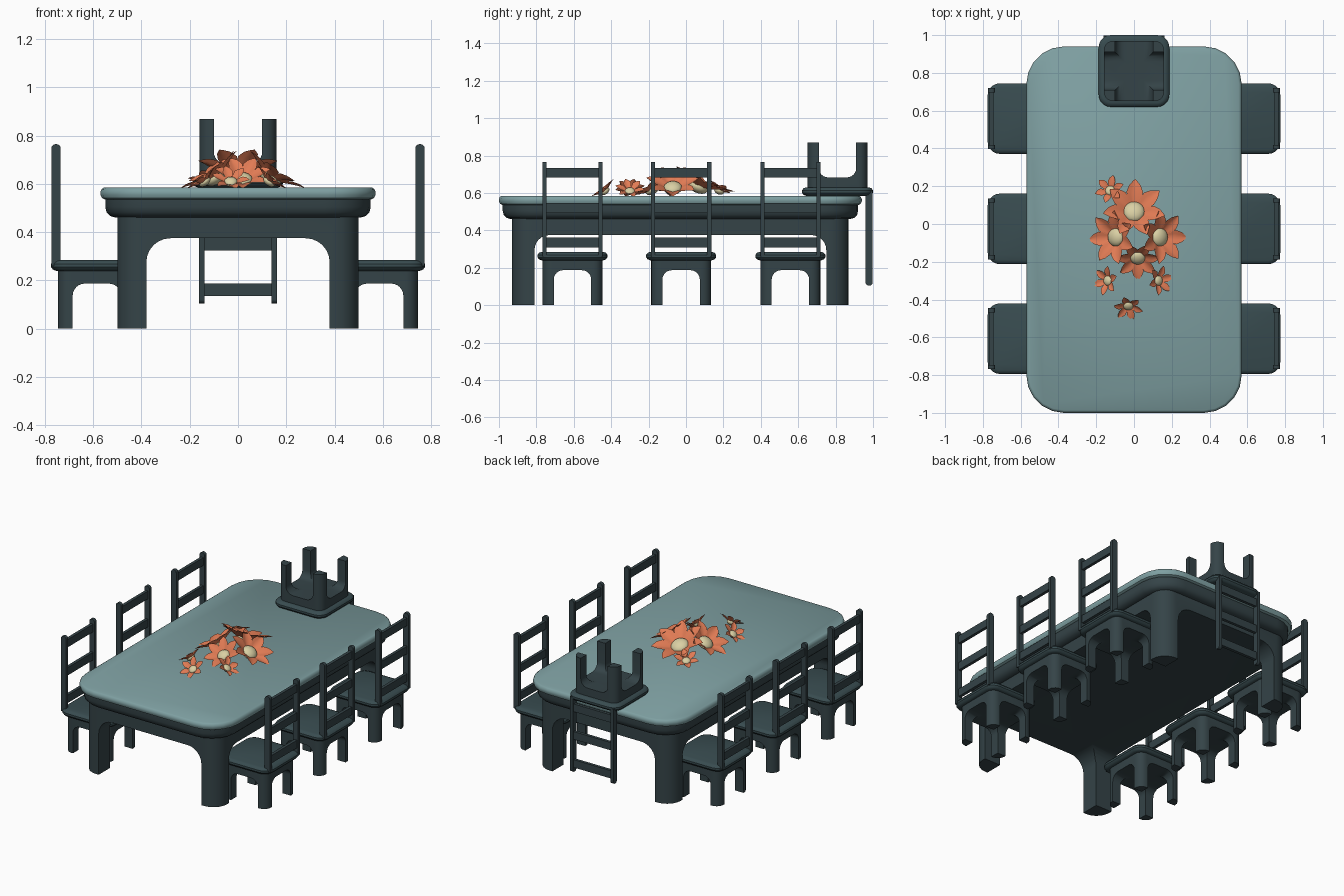
import bpy, bmesh, math
from mathutils import Matrix, Vector

if "Cube" in bpy.data.objects:
    bpy.data.objects.remove(bpy.data.objects["Cube"])


def material(name, rgb):
    m = bpy.data.materials.new(name)
    m.diffuse_color = (*rgb, 1)
    m.use_nodes = True
    m.node_tree.nodes["Principled BSDF"].inputs["Base Color"].default_value = m.diffuse_color
    return m


TOP = material("pale_teal", (0.21, 0.35, 0.36))
DARK = material("dark_teal", (0.035, 0.057, 0.064))
SEAT = material("seat_teal", (0.04, 0.072, 0.08))
PETAL = material("orange", (0.76, 0.2, 0.09))
CREAM = material("cream", (0.7, 0.63, 0.37))


def to_mesh(name, bm, mat, angle=35):
    bmesh.ops.recalc_face_normals(bm, faces=bm.faces)
    me = bpy.data.meshes.new(name)
    bm.to_mesh(me)
    bm.free()
    me.materials.append(mat)
    smooth(me, angle)
    return me


def smooth(me, angle=35):
    for p in me.polygons:
        p.use_smooth = True
    me.set_sharp_from_angle(angle=math.radians(angle))


def place(name, me, mat=Matrix()):
    ob = bpy.data.objects.new(name, me)
    bpy.context.collection.objects.link(ob)
    ob.matrix_world = mat
    return ob


def slab(bm, hx, hy, r, rings, n=5):
    """Stack of rounded rectangles; rings = (inset, z)."""
    loops = []
    for inset, z in rings:
        loop = []
        for k, (sx, sy) in enumerate(((1, 1), (-1, 1), (-1, -1), (1, -1))):
            for i in range(n + 1):
                a = (k + i / n) * math.pi / 2
                loop.append(bm.verts.new((sx * (hx - r) + (r - inset) * math.cos(a),
                                          sy * (hy - r) + (r - inset) * math.sin(a), z)))
        loops.append(loop)
    m = len(loops[0])
    for a, b in zip(loops, loops[1:]):
        for i in range(m):
            bm.faces.new((a[i], a[(i + 1) % m], b[(i + 1) % m], b[i]))
    bm.faces.new(loops[0][::-1])
    bm.faces.new(loops[-1])


def slab_mesh(name, mat, *args):
    bm = bmesh.new()
    slab(bm, *args)
    return to_mesh(name, bm, mat)


def arch(half, top, r, length, along_x):
    """Round-shouldered tunnel used to cut the space between legs."""
    prof = [(-half, -0.1), (half, -0.1)]
    for k, s in enumerate((1, -1)):
        for i in range(7):
            a = (k + i / 6) * math.pi / 2
            prof.append((s * (half - r) + r * math.cos(a), top - r + r * math.sin(a)))
    bm = bmesh.new()
    f = bm.faces.new([bm.verts.new((u, -length, z)) for u, z in prof])
    g = bmesh.ops.extrude_face_region(bm, geom=[f])
    bmesh.ops.translate(bm, vec=(0, 2 * length, 0),
                        verts=[v for v in g["geom"] if isinstance(v, bmesh.types.BMVert)])
    if along_x:
        bmesh.ops.rotate(bm, matrix=Matrix.Rotation(math.pi / 2, 3, "Z"), verts=bm.verts)
    return place("arch_cutter", to_mesh("arch_cutter", bm, DARK))


def legged_frame(name, hx, hy, r, height, cuts):
    ob = place(name, slab_mesh(name, DARK, hx, hy, r, [(0, 0), (0, height)]))
    cutters = [arch(*c) for c in cuts]
    for c in cutters:
        c.hide_render = True
        mod = ob.modifiers.new("cut", "BOOLEAN")
        mod.operation, mod.object, mod.solver = "DIFFERENCE", c, "EXACT"
    bpy.context.view_layer.update()
    me = bpy.data.meshes.new_from_object(ob.evaluated_get(bpy.context.evaluated_depsgraph_get()))
    for o in cutters + [ob]:
        bpy.data.objects.remove(o)
    smooth(me)
    return me


# Table: pale top, dark apron, legged frame
at = Matrix.Translation((0, -0.03, 0))
place("table_top", slab_mesh("table_top", TOP, 0.57, 0.97, 0.2,
      [(0.02, 0.535), (0.006, 0.542), (0, 0.555), (0, 0.567), (0.005, 0.579), (0.014, 0.585)]), at)
place("table_apron", slab_mesh("table_apron", DARK, 0.55, 0.95, 0.19,
      [(0.045, 0.46), (0.02, 0.467), (0.005, 0.483), (0, 0.505), (0, 0.54)]), at)
place("table_legs", legged_frame("table_legs", 0.5, 0.9, 0.1, 0.47,
      [(0.38, 0.375, 0.1, 1.2, False), (0.78, 0.375, 0.08, 1.2, True)]), at)

# Chair parts, with the back towards local +y
seat = slab_mesh("seat", SEAT, 0.187, 0.19, 0.065,
                 [(0.022, 0.24), (0.008, 0.245), (0, 0.256), (0, 0.269), (0.008, 0.28), (0.022, 0.285)])
legs = legged_frame("chair_legs", 0.16, 0.16, 0.05, 0.245,
                    [(0.1, 0.187, 0.05, 0.4, False), (0.1, 0.187, 0.05, 0.4, True)])


def box(bm, size, loc):
    return bmesh.ops.create_cube(bm, size=1, matrix=Matrix.Translation(loc) @ Matrix.Diagonal((*size, 1)))["verts"]


bm = bmesh.new()
for s in (-1, 1):
    vs = box(bm, (0.022, 0.038, 0.505), (s * 0.15, 0.169, 0.5125))
    top = [e for e in {e for v in vs for e in v.link_edges}
           if all(v.co.z > 0.7 for v in e.verts) and abs(e.verts[0].co.x - e.verts[1].co.x) > 0.01]
    bmesh.ops.bevel(bm, geom=top, offset=0.017, segments=4, profile=0.5, affect="EDGES")
posts = to_mesh("back_posts", bm, DARK)
bm = bmesh.new()
for z in (0.708, 0.52, 0.335):
    box(bm, (0.29, 0.02, 0.052), (0, 0.169, z))
slats = to_mesh("back_slats", bm, DARK)


def chair(name, m):
    for part, me in (("seat", seat), ("legs", legs), ("back_posts", posts), ("back_slats", slats)):
        place(name + "_" + part, me, m)


# Three chairs per side and one upturned on the far end
for side, s in (("right", 1), ("left", -1)):
    for i, y in enumerate((-0.607, -0.026, 0.558)):
        chair(f"{side}_chair_{i + 1}",
              Matrix.Translation((s * 0.585, y, 0)) @ Matrix.Rotation(-s * math.pi / 2, 4, "Z"))
chair("upturned_chair", Matrix.Translation((0, 0.81, 0.87)) @ Matrix.Rotation(math.pi, 4, "Y"))


# Flowers: cupped pointed petals around a cream dome
def flower(name, loc, R, tilt, facing, petals=7, spin=0.0):
    lean = Vector((math.cos(facing), math.sin(facing), 0))
    m = Matrix.Translation(loc) @ Matrix.Rotation(tilt, 4, Vector((0, 0, 1)).cross(lean)) \
        @ Matrix.Rotation(facing + spin, 4, "Z")
    bm = bmesh.new()
    for k in range(petals):
        rot = Matrix.Rotation(2 * math.pi * k / petals, 3, "Z")
        rows = []
        for t, w in ((0, 0.1), (0.25, 0.2), (0.5, 0.26), (0.75, 0.18), (0.9, 0.08), (1, 0.004)):
            d, h = R * (0.15 + 0.85 * t), R * (0.5 * t - 0.14 * t * t)
            rows.append([bm.verts.new(rot @ Vector((d, j * w * R, h + abs(j) * w * R * 0.35)))
                         for j in (-1, -0.5, 0, 0.5, 1)])
        for a, b in zip(rows, rows[1:]):
            for i in range(4):
                bm.faces.new((a[i], b[i], b[i + 1], a[i + 1]))
    place(name + "_petals", to_mesh(name + "_petals", bm, PETAL, 50), m)
    bm = bmesh.new()
    bmesh.ops.create_uvsphere(bm, u_segments=16, v_segments=10, radius=R * 0.34,
                              matrix=Matrix.Diagonal((1, 1, 0.6, 1)))
    bmesh.ops.translate(bm, vec=(0, 0, R * 0.06), verts=bm.verts)
    place(name + "_centre", to_mesh(name + "_centre", bm, CREAM, 60), m)


rad = math.radians
for i, (x, y, z, R, tilt, face) in enumerate((
        (0.0, 0.06, 0.625, 0.168, 24, 88), (-0.09, -0.07, 0.62, 0.145, 34, 185),
        (0.13, -0.07, 0.62, 0.145, 34, 0), (0.02, -0.175, 0.612, 0.118, 34, -90))):
    flower(f"large_flower_{i + 1}", (x, y, z), R, rad(tilt), rad(face))
for i, (x, y, tilt, face) in enumerate((
        (-0.125, 0.175, 25, 120), (-0.135, -0.3, 38, 180), (0.125, -0.3, 38, 0), (-0.03, -0.43, 38, -90))):
    flower(f"small_flower_{i + 1}", (x, y, 0.605), 0.08, rad(tilt), rad(face), 6, 0.3)
